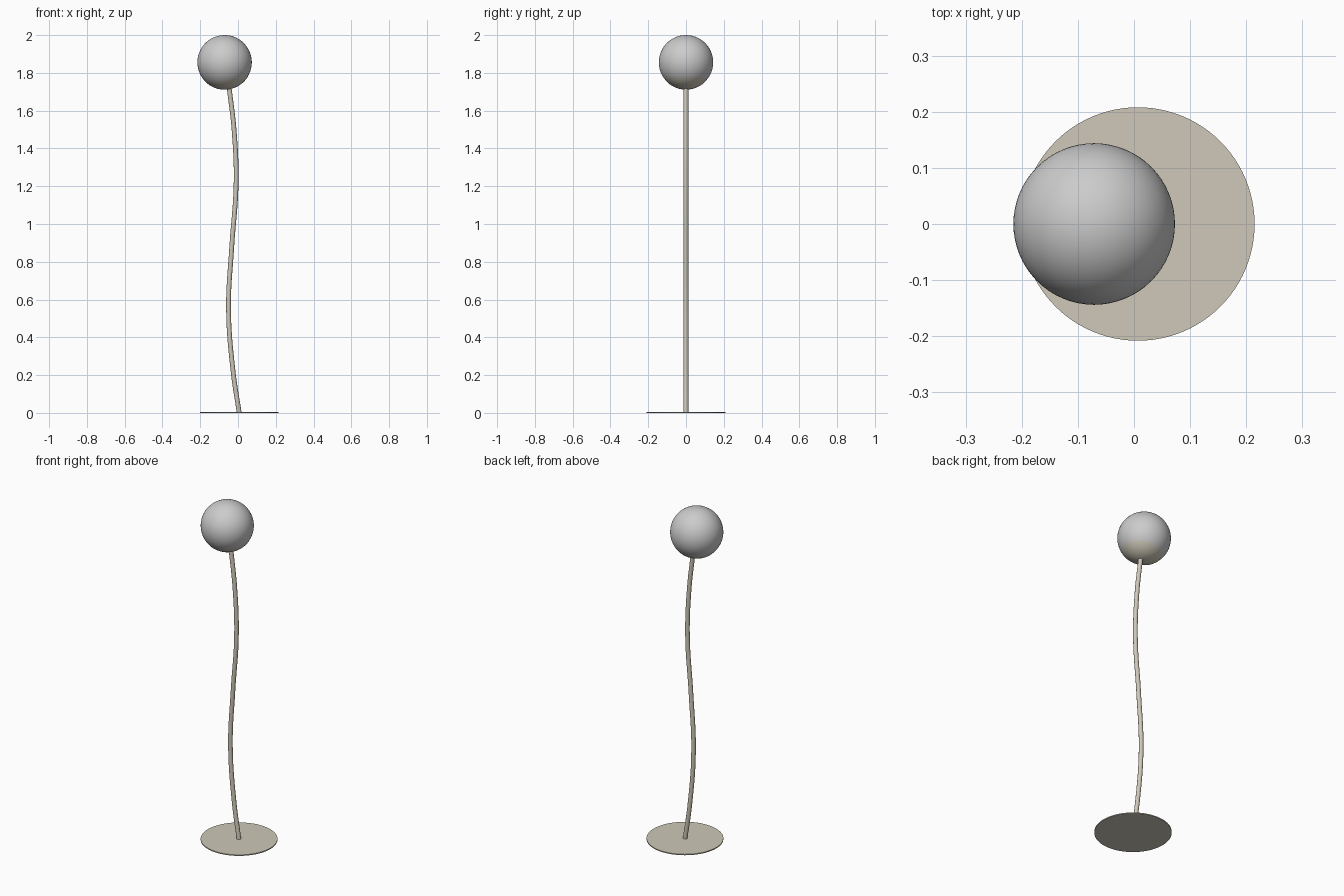
import bpy, bmesh, math
from mathutils import Vector, Matrix

if "Cube" in bpy.data.objects:
    bpy.data.objects.remove(bpy.data.objects["Cube"])

GLOBE_C = Vector((-0.071, 0, 1.856))
GLOBE_R = 0.144
TILT = math.radians(10)

tan = bpy.data.materials.new("tan_metal")
tan.diffuse_color = (0.62, 0.58, 0.48, 1)
tan.use_nodes = True
tan.node_tree.nodes["Principled BSDF"].inputs["Base Color"].default_value = tan.diffuse_color


def add_object(name, bm, mat=None):
    me = bpy.data.meshes.new(name)
    bm.to_mesh(me)
    bm.free()
    ob = bpy.data.objects.new(name, me)
    bpy.context.collection.objects.link(ob)
    if mat:
        me.materials.append(mat)
    bpy.ops.object.select_all(action='DESELECT')
    bpy.context.view_layer.objects.active = ob
    ob.select_set(True)
    bpy.ops.object.shade_smooth_by_angle(angle=math.radians(35))
    return ob


def sphere(radius):
    bm = bmesh.new()
    bmesh.ops.create_uvsphere(bm, u_segments=64, v_segments=40, radius=radius)
    return bm


# thin round base
bm = bmesh.new()
bmesh.ops.create_cone(bm, cap_ends=True, segments=96, radius1=0.208,
                      radius2=0.208, depth=0.006,
                      matrix=Matrix.Translation((0.007, 0, 0.003)))
add_object("base", bm, tan)

# globe, tilted with the top of the pole
place = Matrix.Translation(GLOBE_C) @ Matrix.Rotation(-TILT, 4, 'Y')
bm = sphere(GLOBE_R)
bm.transform(place)
add_object("globe", bm)

# shallow cup holding the globe from below
bm = sphere(GLOBE_R + 0.0008)
bmesh.ops.bisect_plane(bm, geom=bm.verts[:] + bm.edges[:] + bm.faces[:],
                       plane_co=(0, 0, -0.096), plane_no=(0, 0, 1),
                       clear_outer=True)
bm.transform(place)
add_object("globe_cup", bm, tan)

# wavy pole: round bevelled curve
path = [(0.006, 0.003), (-0.026, 0.22), (-0.050, 0.55), (-0.033, 0.88),
        (-0.010, 1.22), (-0.021, 1.50), (-0.046, 1.716)]
cu = bpy.data.curves.new("pole", 'CURVE')
cu.dimensions = '3D'
cu.bevel_depth = 0.0125
cu.bevel_resolution = 6
cu.resolution_u = 12
cu.use_fill_caps = True
sp = cu.splines.new('BEZIER')
sp.bezier_points.add(len(path) - 1)
for p, (x, z) in zip(sp.bezier_points, path):
    p.co = (x, 0, z)
    p.handle_left_type = p.handle_right_type = 'AUTO'
cu.materials.append(tan)
pole = bpy.data.objects.new("pole", cu)
bpy.context.collection.objects.link(pole)
